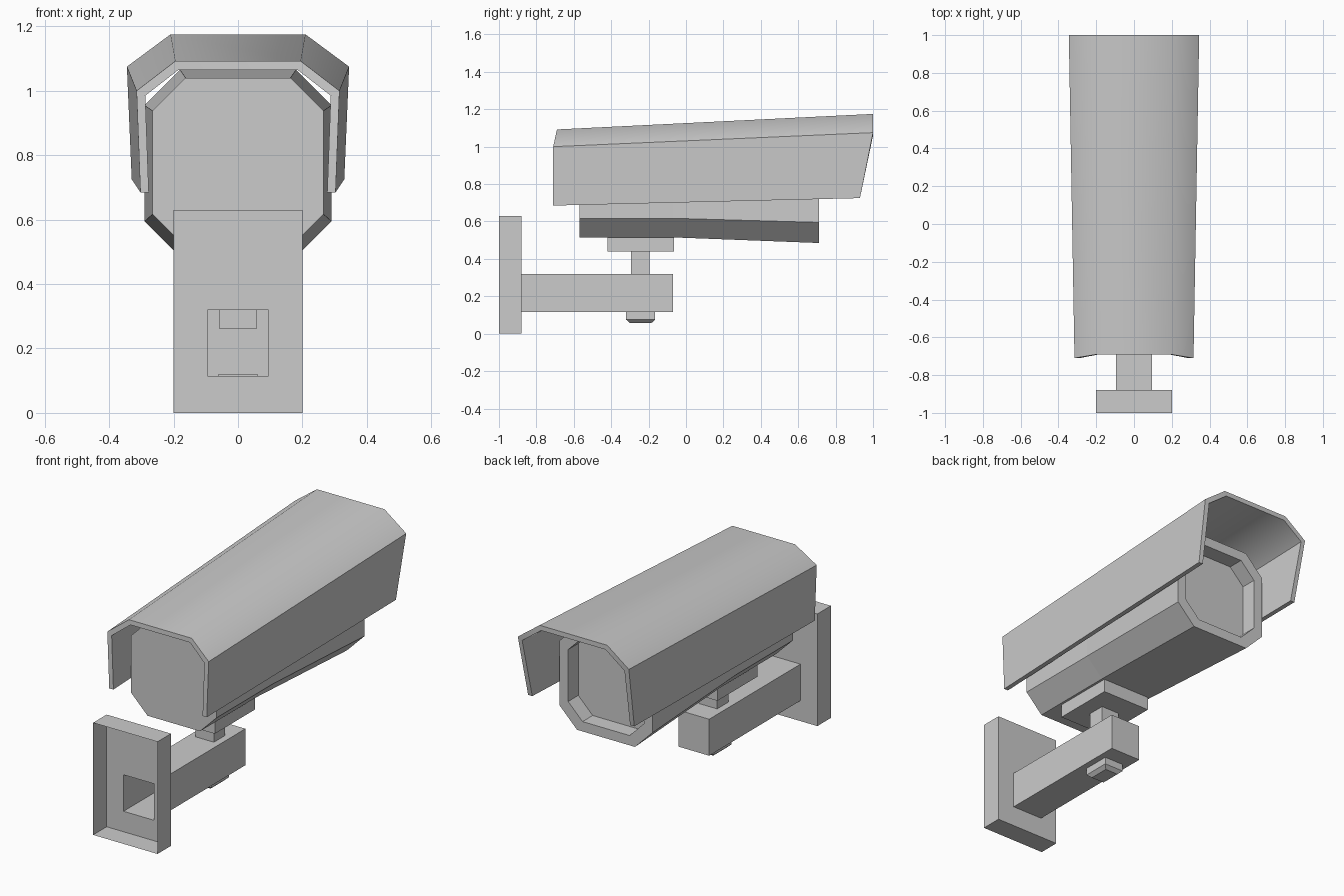
import bpy, bmesh, math

if "Cube" in bpy.data.objects:
    bpy.data.objects.remove(bpy.data.objects["Cube"])


def loft(name, rings, start=True, end=True):
    """Skin a series of closed rings with quads, optionally capping the ends."""
    bm = bmesh.new()
    vr = [[bm.verts.new(p) for p in ring] for ring in rings]
    n = len(vr[0])
    for a, b in zip(vr, vr[1:]):
        for i in range(n):
            j = (i + 1) % n
            bm.faces.new((a[i], a[j], b[j], b[i]))
    if start:
        bm.faces.new(vr[0])
    if end:
        bm.faces.new(vr[-1])
    bmesh.ops.recalc_face_normals(bm, faces=bm.faces)
    me = bpy.data.meshes.new(name)
    bm.to_mesh(me)
    bm.free()
    ob = bpy.data.objects.new(name, me)
    bpy.context.collection.objects.link(ob)
    return ob


def rect_xz(w, z0, z1, y):
    return [(-w, y, z0), (w, y, z0), (w, y, z1), (-w, y, z1)]


def rect_xy(w, y0, y1, z):
    return [(-w, y0, z), (w, y0, z), (w, y1, z), (-w, y1, z)]


def octagon(y, w, z0, z1, c, s=1.0):
    """Chamfered rectangle, scaled by s about its own centre."""
    m = (z0 + z1) / 2
    half = [(w - c, z0), (w, z0 + c), (w, z1 - c), (w - c, z1)]
    pts = half + [(-x, z) for x, z in reversed(half)]
    return [(x * s, y, m + (z - m) * s) for x, z in pts]


# Wall plate, open at the back, running into the hollow arm
loft("wall_bracket", [
    rect_xz(0.2, 0, 0.63, -1), rect_xz(0.2, 0, 0.63, -0.88),
    rect_xz(0.095, 0.115, 0.32, -0.88), rect_xz(0.095, 0.115, 0.32, -0.07),
], start=False)

# Bolt under the arm, with a tapered head
loft("arm_bolt", [
    rect_xy(0.06, -0.32, -0.165, 0.12), rect_xy(0.06, -0.32, -0.165, 0.075),
    rect_xy(0.04, -0.30, -0.185, 0.057)])

# Swivel post and mounting block
loft("swivel_post", [rect_xy(0.057, -0.295, -0.195, z) for z in (0.26, 0.445)])
loft("mount_block", [rect_xy(0.15, -0.42, -0.065, z) for z in (0.44, 0.515)])

# Camera housing with recessed lens window
front = (0.29, 0.485, 1.065, 0.11)
loft("camera_housing", [
    octagon(-0.57, 0.265, 0.515, 1.04, 0.102),
    octagon(-0.07, 0.265, 0.515, 1.04, 0.102),
    octagon(0.71, *front), octagon(0.71, *front, 0.81),
    octagon(0.62, *front, 0.81)])

# Sun hood: each station is (near outer, far outer, far inner, near inner)
half = [
    [(0.303, -0.71, 0.685), (0.33, 0.93, 0.725), (0.304, 0.93, 0.725), (0.277, -0.71, 0.685)],
    [(0.315, -0.71, 1.0), (0.345, 1.0, 1.075), (0.318, 1.0, 1.06), (0.288, -0.71, 0.985)],
    [(0.195, -0.69, 1.092), (0.21, 1.0, 1.175), (0.20, 1.0, 1.148), (0.185, -0.69, 1.065)],
]
mirrored = [[(-x, y, z) for x, y, z in st] for st in reversed(half)]
hood = loft("sun_hood", half + mirrored)
bpy.context.view_layer.objects.active = hood
hood.select_set(True)
bpy.ops.object.shade_smooth_by_angle(angle=math.radians(42))
